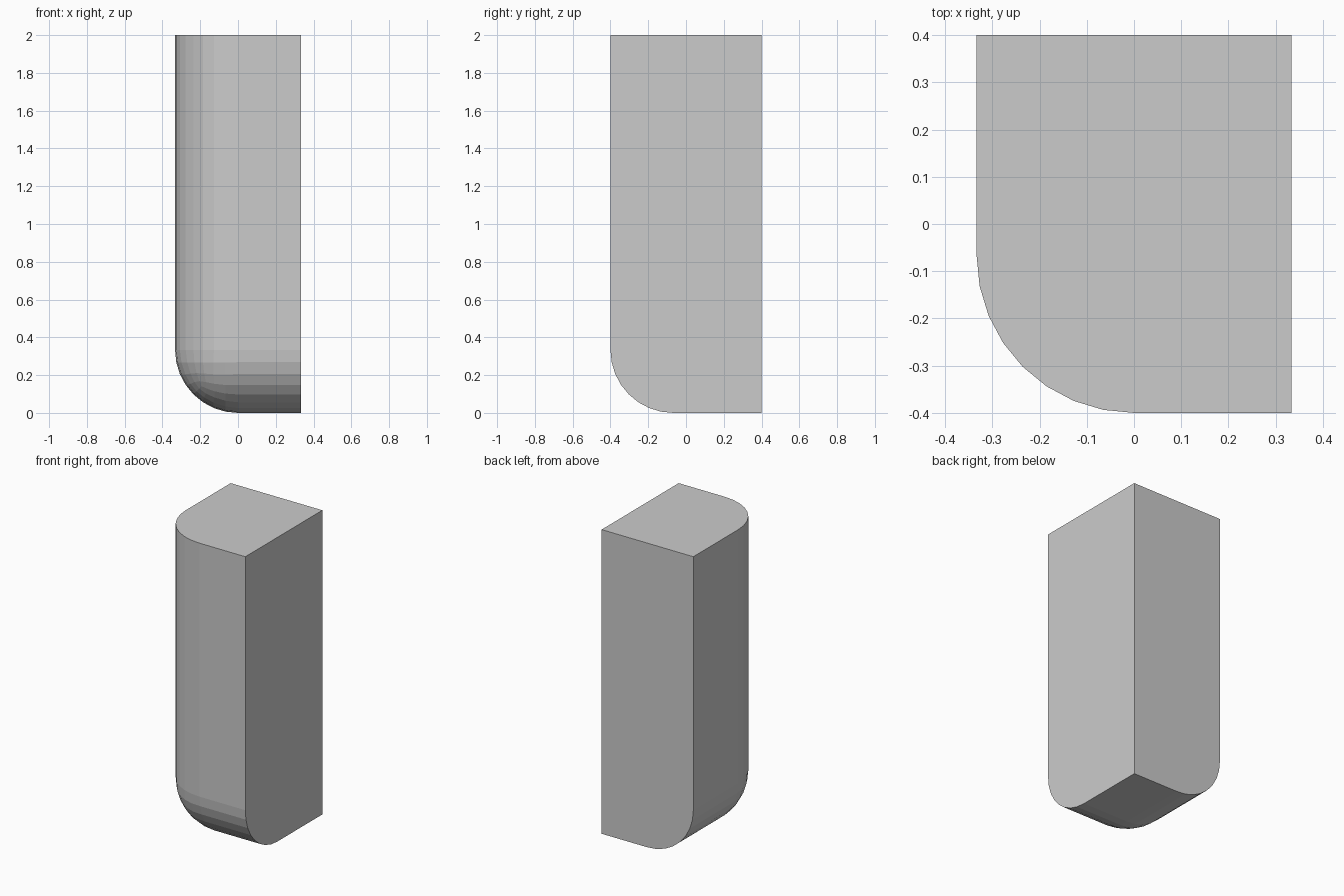
import bpy, bmesh
from mathutils import Vector

if "Cube" in bpy.data.objects:
    bpy.data.objects.remove(bpy.data.objects["Cube"])

W, D, H = 2 / 3, 0.8, 2.0   # block size
R = 1 / 3                   # edge radius

# Block standing on the ground
bm = bmesh.new()
bmesh.ops.create_cube(bm, size=1)
for v in bm.verts:
    v.co = Vector((v.co.x * W, v.co.y * D, (v.co.z + 0.5) * H))

# Round the three edges meeting at the front left bottom corner
corner = min(bm.verts, key=lambda v: v.co.x + v.co.y + v.co.z)
bmesh.ops.bevel(bm, geom=list(corner.link_edges), offset=R, offset_type='OFFSET',
                segments=8, profile=0.5, affect='EDGES', clamp_overlap=False)
bmesh.ops.recalc_face_normals(bm, faces=bm.faces)

mesh = bpy.data.meshes.new("rounded_corner_block")
bm.to_mesh(mesh)
bm.free()
block = bpy.data.objects.new("rounded_corner_block", mesh)
bpy.context.collection.objects.link(block)
